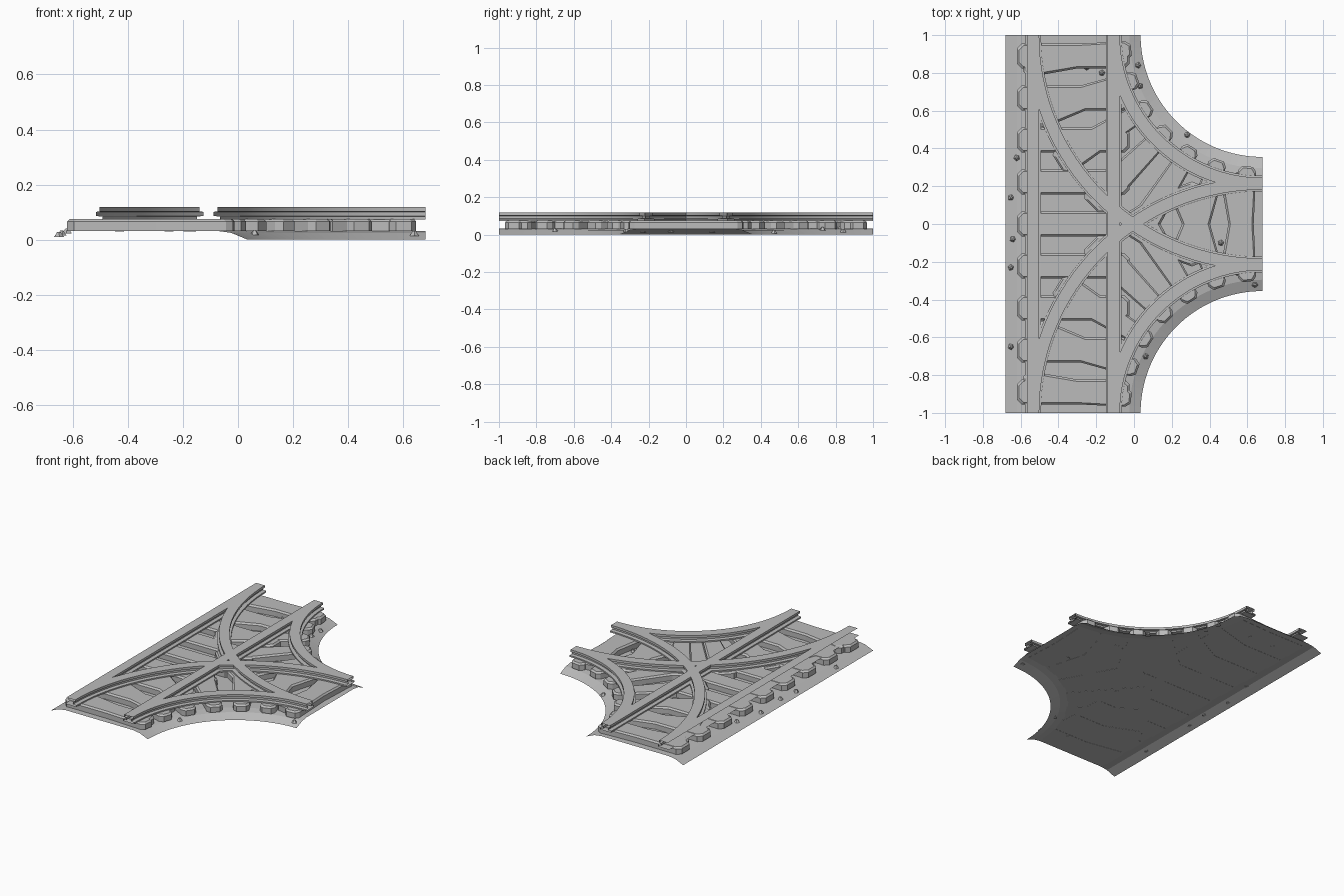
import bpy, bmesh, math, random
from mathutils import Vector, Matrix

cube = bpy.data.objects.get("Cube")
if cube:
    bpy.data.objects.remove(cube, do_unlink=True)
random.seed(4)

END_X, ARC_R, LEFT_X = 0.68, 0.645, -0.68   # curves centre on (END_X, +-1)
STEPS = 32

grey = bpy.data.materials.new("stone grey")
grey.use_nodes = True
colour = (0.5, 0.5, 0.5, 1)
grey.diffuse_color = colour
grey.node_tree.nodes["Principled BSDF"].inputs["Base Color"].default_value = colour


def make_object(name, bm, fix_normals=True):
    if fix_normals:
        bmesh.ops.recalc_face_normals(bm, faces=bm.faces)
    mesh = bpy.data.meshes.new(name)
    bm.to_mesh(mesh)
    bm.free()
    mesh.materials.append(grey)
    obj = bpy.data.objects.new(name, mesh)
    bpy.context.collection.objects.link(obj)
    return obj


def select_only(obj):
    bpy.ops.object.select_all(action='DESELECT')
    obj.select_set(True)
    bpy.context.view_layer.objects.active = obj


def polar(radius, angle, side):
    """Point on a curve: angle 0 at the side end, 90 degrees at the branch end."""
    return Vector((END_X - radius * math.cos(angle), side * (1 - radius * math.sin(angle)), 0))


def arc(radius, side):
    return [polar(radius, math.pi / 2 * i / STEPS, side) for i in range(STEPS + 1)]


# Ground sheet: flat bed with sloping banks along the straight side and both arcs
def ground_loop(bm, inset, z):
    points = arc(ARC_R + inset, -1) + arc(ARC_R + inset, 1)[::-1]
    points += [Vector((LEFT_X + inset, 1, 0)), Vector((LEFT_X + inset, -1, 0))]
    return [bm.verts.new((p.x, p.y, z)) for p in points]


bm = bmesh.new()
loops = [ground_loop(bm, d, z) for d, z in ((0, 0), (0.06, 0.025), (0.11, 0.032))]
bm.faces.new(loops[-1])
count = len(loops[0])
banks = [i for i in range(count - 1) if i not in (STEPS, count - 3)]
for low, high in zip(loops, loops[1:]):
    for i in banks:
        bm.faces.new((low[i], low[i + 1], high[i + 1], high[i]))
make_object("ground_bed", bm)


# Sleepers: octagonal blocks with a chamfered top
def sleeper(bm, place, start, end, half):
    """place(u, v) maps length and relative width to the plan."""
    def ring(inset, z):
        a, b, w, c = start + inset, end - inset, half - inset, 0.025
        plan = [(a + c, -w), (b - c, -w), (b, c - w), (b, w - c),
                (b - c, w), (a + c, w), (a, w - c), (a, c - w)]
        return [bm.verts.new((*place(u, v).xy, z)) for u, v in plan]
    rings = [ring(0, 0.031), ring(0, 0.066), ring(0.01, 0.076)]
    bm.faces.new(rings[0])
    bm.faces.new(rings[-1])
    for low, high in zip(rings, rings[1:]):
        for i in range(8):
            j = (i + 1) % 8
            bm.faces.new((low[i], low[j], high[j], high[i]))


bm = bmesh.new()
for k in range(-4, 5):
    sleeper(bm, lambda u, v: Vector((u, v + k * 2 / 9, 0)), -0.62, -0.025, 0.066)
make_object("straight_sleepers", bm)

for side, label in ((-1, "front"), (1, "back")):
    bm = bmesh.new()
    for k in range(7):
        mid = math.pi / 2 * (k + 0.5) / 7
        sleeper(bm, lambda u, v: polar(u, mid + v, side), 0.7, 1.28, 0.066)
    make_object(label + "_curve_sleepers", bm)


# Rails: an I section swept along each path, then merged
HALF = [(0.042, 0.074), (0.042, 0.084), (0.018, 0.086),
        (0.018, 0.101), (0.032, 0.103), (0.032, 0.118)]
SECTION = HALF + [(-u, z) for u, z in reversed(HALF)]


def rail(name, frames):
    bm = bmesh.new()
    rings = [[bm.verts.new((p.x + n.x * u, p.y + n.y * u, z)) for u, z in SECTION]
             for p, n in frames]
    for a, b in zip(rings, rings[1:]):
        for i in range(len(SECTION)):
            j = (i + 1) % len(SECTION)
            bm.faces.new((a[i], a[j], b[j], b[i]))
    bm.faces.new(rings[0])
    bm.faces.new(rings[-1])
    return make_object(name, bm)


parts = []
for x in (-0.534, -0.107):
    parts.append(rail("rails", [(Vector((x, y, 0)), Vector((1, 0, 0))) for y in (-1, 1)]))
for side in (-1, 1):
    centre = Vector((END_X, side, 0))
    for radius in (0.787, 1.214):
        frames = [(p, (p - centre).normalized()) for p in arc(radius, side)]
        parts.append(rail("rails", frames))

rails = parts[0]
for other in parts[1:]:
    mod = rails.modifiers.new("merge", 'BOOLEAN')
    mod.operation = 'UNION'
    mod.solver = 'EXACT'
    mod.object = other
    select_only(rails)
    bpy.ops.object.modifier_apply(modifier=mod.name)
    bpy.data.objects.remove(other, do_unlink=True)

# Open rail ends
bm = bmesh.new()
bm.from_mesh(rails.data)
ends = [f for f in bm.faces if all(abs(v.co.y) > 0.9995 for v in f.verts)
        or all(v.co.x > END_X - 0.0005 for v in f.verts)]
bmesh.ops.delete(bm, geom=ends, context='FACES')
bm.to_mesh(rails.data)
bm.free()
select_only(rails)
bpy.ops.object.shade_smooth_by_angle(angle=math.radians(25))

# Loose stones scattered on the bed and banks
STONES = [(-.43, .83), (-.25, .83), (-.17, .8), (.02, .84), (.03, .73), (.28, .47),
          (-.62, .35), (-.65, .14), (-.64, -.08), (-.65, -.23), (-.65, -.65),
          (-.05, -.22), (.46, -.1), (.64, -.32), (.06, -.7), (-.18, -.84)]
bm = bmesh.new()
for x, y in STONES:
    rim = min(x - LEFT_X, math.hypot(x - END_X, abs(y) - 1) - ARC_R)
    z = min(0.032, 0.42 * max(rim, 0)) + 0.007
    spin = Matrix.Rotation(random.uniform(0, 6), 4, 'Z')
    bmesh.ops.create_cone(bm, cap_ends=True, segments=5, radius1=0.018, radius2=0.006,
                          depth=0.018, matrix=Matrix.Translation((x, y, z)) @ spin)
make_object("loose_stones", bm)
